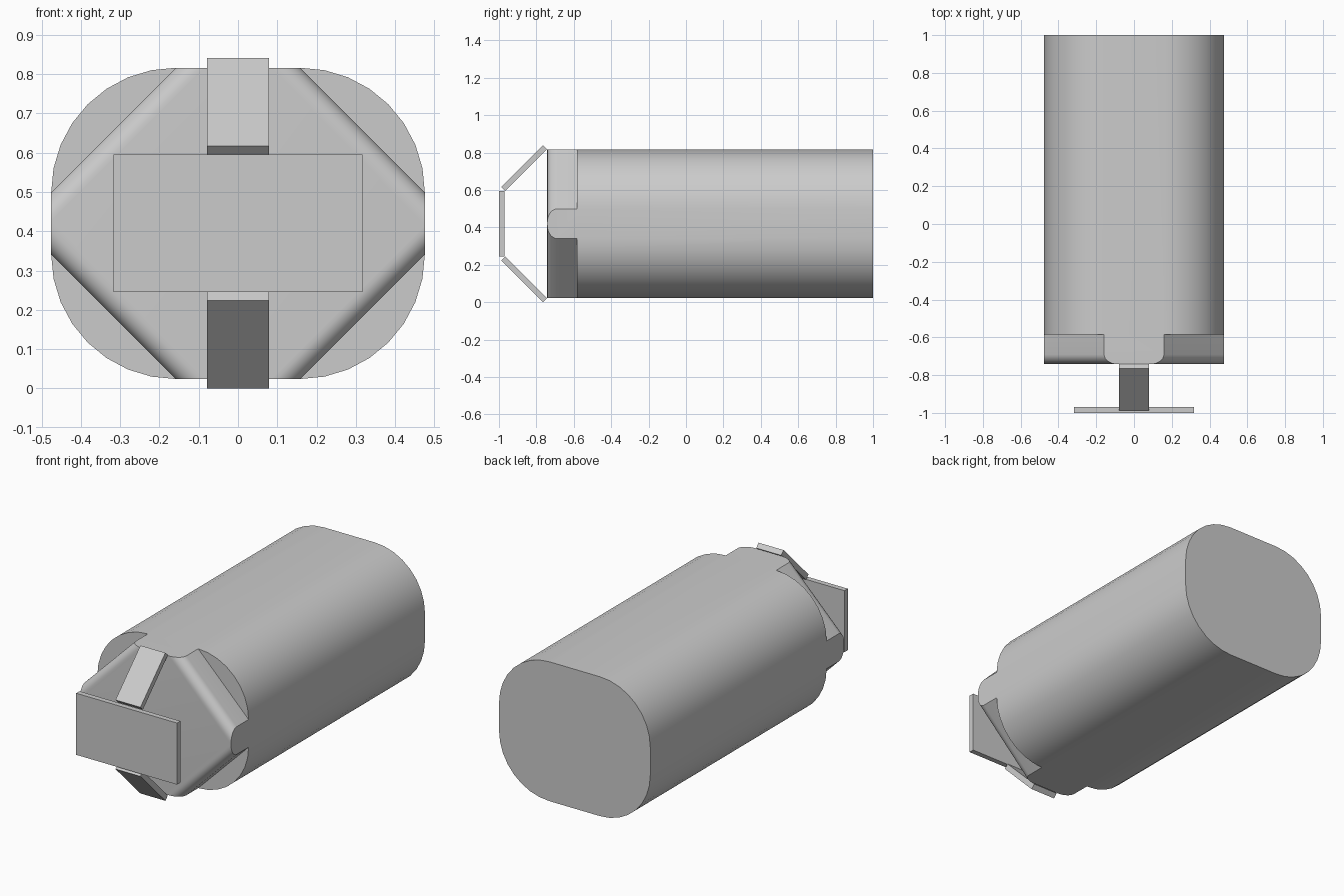
import bpy, bmesh, math
from mathutils import Matrix

if "Cube" in bpy.data.objects:
    bpy.data.objects.remove(bpy.data.objects["Cube"])

U = 0.1585            # base module of the design
ZC = 0.42             # height of the centre axis
BACK, STEP, FRONT = 1.0, -0.584, -0.742


def smooth(ob):
    bpy.ops.object.select_all(action='DESELECT')
    ob.select_set(True)
    bpy.context.view_layer.objects.active = ob
    bpy.ops.object.shade_smooth_by_angle(angle=math.radians(30))


def finish(name, bm):
    bmesh.ops.recalc_face_normals(bm, faces=bm.faces)
    mesh = bpy.data.meshes.new(name)
    bm.to_mesh(mesh)
    bm.free()
    ob = bpy.data.objects.new(name, mesh)
    bpy.context.collection.objects.link(ob)
    return ob


def box(name, size, loc, tilt=0.0):
    bm = bmesh.new()
    m = Matrix.Translation(loc) @ Matrix.Rotation(tilt, 4, 'X') @ Matrix.Diagonal((*size, 1))
    bmesh.ops.create_cube(bm, size=1, matrix=m)
    return finish(name, bm)


# Body: rounded-rectangle tube with a chamfered head at the front
SEG, R = 8, 2 * U
HX, HZ = U, 0.396 - 2 * U
bm = bmesh.new()
profile = []
for q, (sx, sz) in enumerate([(1, 1), (-1, 1), (-1, -1), (1, -1)]):
    for i in range(SEG + 1):
        a = math.pi / 2 * (q + i / SEG)
        profile.append((sx * HX + R * math.cos(a), ZC + sz * HZ + R * math.sin(a)))
n = len(profile)
ring = [bm.verts.new((x, STEP, z)) for x, z in profile]
rear = [bm.verts.new((x, BACK, z)) for x, z in profile]
for i in range(n):
    j = (i + 1) % n
    bm.faces.new((ring[i], ring[j], rear[j], rear[i]))
bm.faces.new(rear)

# Step faces at the four corners, then the octagonal head
octagon = []
for q in range(4):
    corner = ring[q * (SEG + 1):(q + 1) * (SEG + 1)]
    bm.faces.new(corner)
    octagon += [corner[0], corner[-1]]
tip = [bm.verts.new((v.co.x, FRONT, v.co.z)) for v in octagon]
for i in range(8):
    j = (i + 1) % 8
    bm.faces.new((octagon[i], octagon[j], tip[j], tip[i]))
bm.faces.new(tip)
bmesh.ops.recalc_face_normals(bm, faces=bm.faces)

# Round the four diagonal front edges
diagonals = [bm.edges.get((tip[i], tip[i + 1])) for i in range(0, 8, 2)]
bmesh.ops.bevel(bm, geom=diagonals, offset=0.052, offset_type='OFFSET',
                segments=8, profile=0.5, affect='EDGES')
smooth(finish("body", bm))

# Front plate
box("front_plate", (4 * U, 0.03, 0.35), (0, -0.985, ZC))

# Two slanted struts holding the plate
for name, s in (("upper_strut", 1), ("lower_strut", -1)):
    box(name, (0.157, 0.317, 0.031), (0, -0.8655, ZC + s * 0.2975), s * math.pi / 4)
